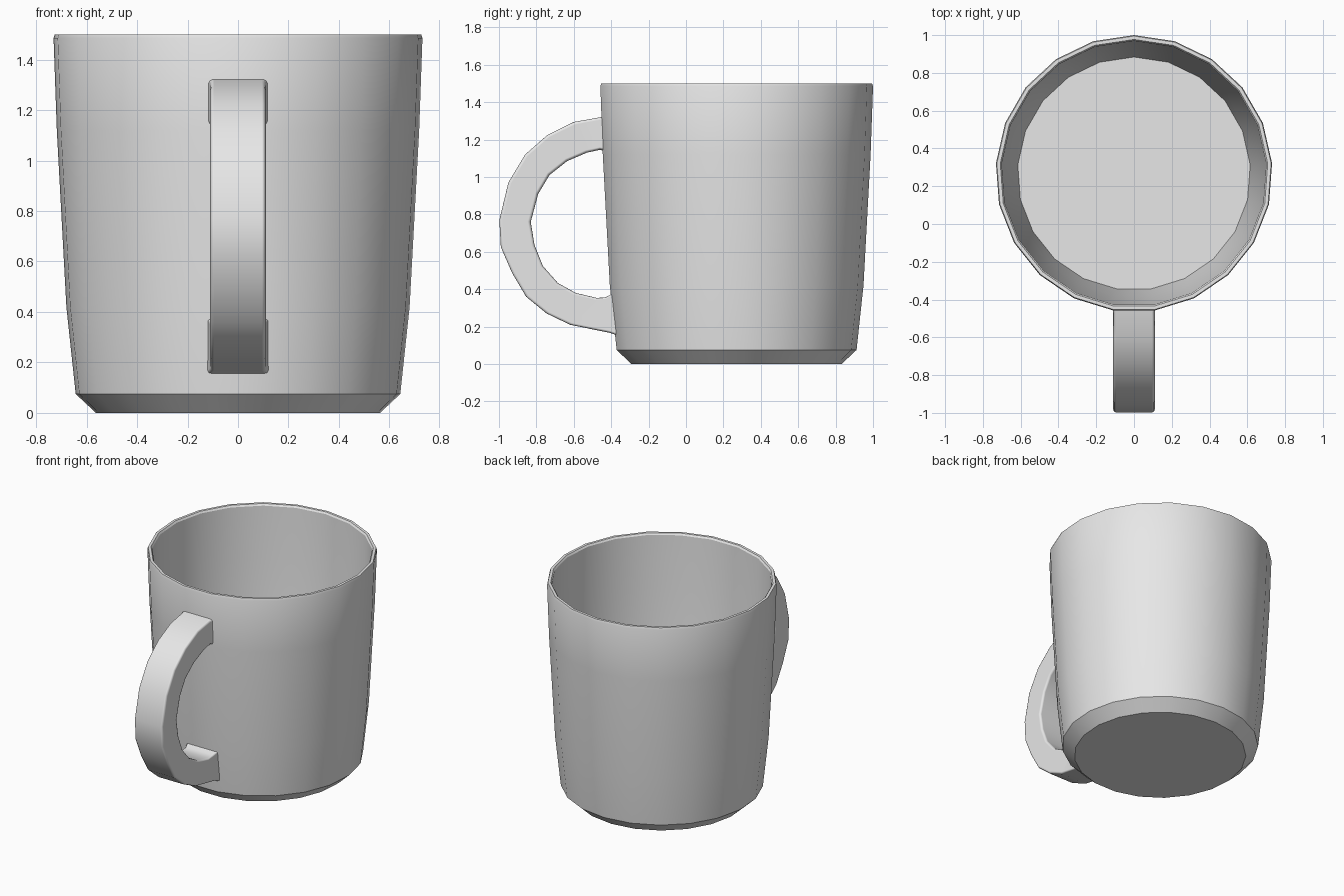
import bpy, bmesh
from math import sin, cos, tau, radians

cube = bpy.data.objects.get("Cube")
if cube:
    bpy.data.objects.remove(cube, do_unlink=True)

SIDES = 21
CUP_Y = 0.267

grey = bpy.data.materials.new("ceramic grey")
grey.use_nodes = True
colour = (0.8, 0.8, 0.8, 1.0)
grey.diffuse_color = colour
grey.node_tree.nodes["Principled BSDF"].inputs["Base Color"].default_value = colour


def finish(bm, name):
    """Turn a bmesh into a smooth-shaded scene object."""
    bmesh.ops.recalc_face_normals(bm, faces=bm.faces)
    mesh = bpy.data.meshes.new(name)
    bm.to_mesh(mesh)
    bm.free()
    mesh.materials.append(grey)
    for face in mesh.polygons:
        face.use_smooth = True
    obj = bpy.data.objects.new(name, mesh)
    bpy.context.collection.objects.link(obj)
    return obj


def bridge(bm, rings):
    """Join neighbouring closed rings of vertices with quads."""
    for a, b in zip(rings, rings[1:]):
        n = len(a)
        for i in range(n):
            j = (i + 1) % n
            bm.faces.new((a[i], a[j], b[j], b[i]))


# Cup: one closed wall profile (radius, height), outside then inside
profile = [
    (0.565, 0), (0.645, 0.075), (0.682, 0.42), (0.72, 1.12), (0.733, 1.485),
    (0.728, 1.5), (0.71, 1.5), (0.702, 1.488),
    (0.692, 1.12), (0.654, 0.42), (0.617, 0.08),
]
bm = bmesh.new()
rings = []
for r, z in profile:
    angles = [tau * i / SIDES for i in range(SIDES)]
    rings.append([bm.verts.new((r * sin(a), CUP_Y + r * cos(a), z)) for a in angles])
bridge(bm, rings)
bm.faces.new(rings[0])    # underside
bm.faces.new(rings[-1])   # inner floor
cup = finish(bm, "cup_body")
bpy.ops.object.select_all(action="DESELECT")
cup.select_set(True)
bpy.context.view_layer.objects.active = cup
bpy.ops.object.shade_smooth_by_angle(angle=radians(30))

# Handle: outer and inner (y, z) outlines from the top joint to the lower joint
outer = [
    (-0.435, 1.325), (-0.465, 1.318), (-0.60, 1.294), (-0.74, 1.225), (-0.86, 1.12),
    (-0.95, 0.97), (-0.998, 0.77), (-0.99, 0.625), (-0.93, 0.487), (-0.855, 0.36),
    (-0.745, 0.27), (-0.62, 0.21), (-0.41, 0.167), (-0.365, 0.152),
]
inner = [
    (-0.43, 1.138), (-0.46, 1.145), (-0.53, 1.13), (-0.635, 1.085), (-0.73, 1.01),
    (-0.79, 0.91), (-0.83, 0.76), (-0.81, 0.636), (-0.765, 0.524), (-0.685, 0.433),
    (-0.59, 0.38), (-0.475, 0.353), (-0.43, 0.357), (-0.385, 0.38),
]
bm = bmesh.new()
rings = []
last = len(outer) - 1
for i, ((yo, zo), (yi, zi)) in enumerate(zip(outer, inner)):
    w = 0.122 if i in (0, last) else 0.11   # flare where it meets the wall
    corners = ((-w, yo, zo), (w, yo, zo), (w, yi, zi), (-w, yi, zi))
    rings.append([bm.verts.new(c) for c in corners])
bridge(bm, rings)
handle = finish(bm, "handle")
bevel = handle.modifiers.new("rounded edges", "BEVEL")
bevel.width = 0.015
bevel.segments = 2
bevel.limit_method = "ANGLE"
bevel.angle_limit = radians(50)
bevel.harden_normals = True
